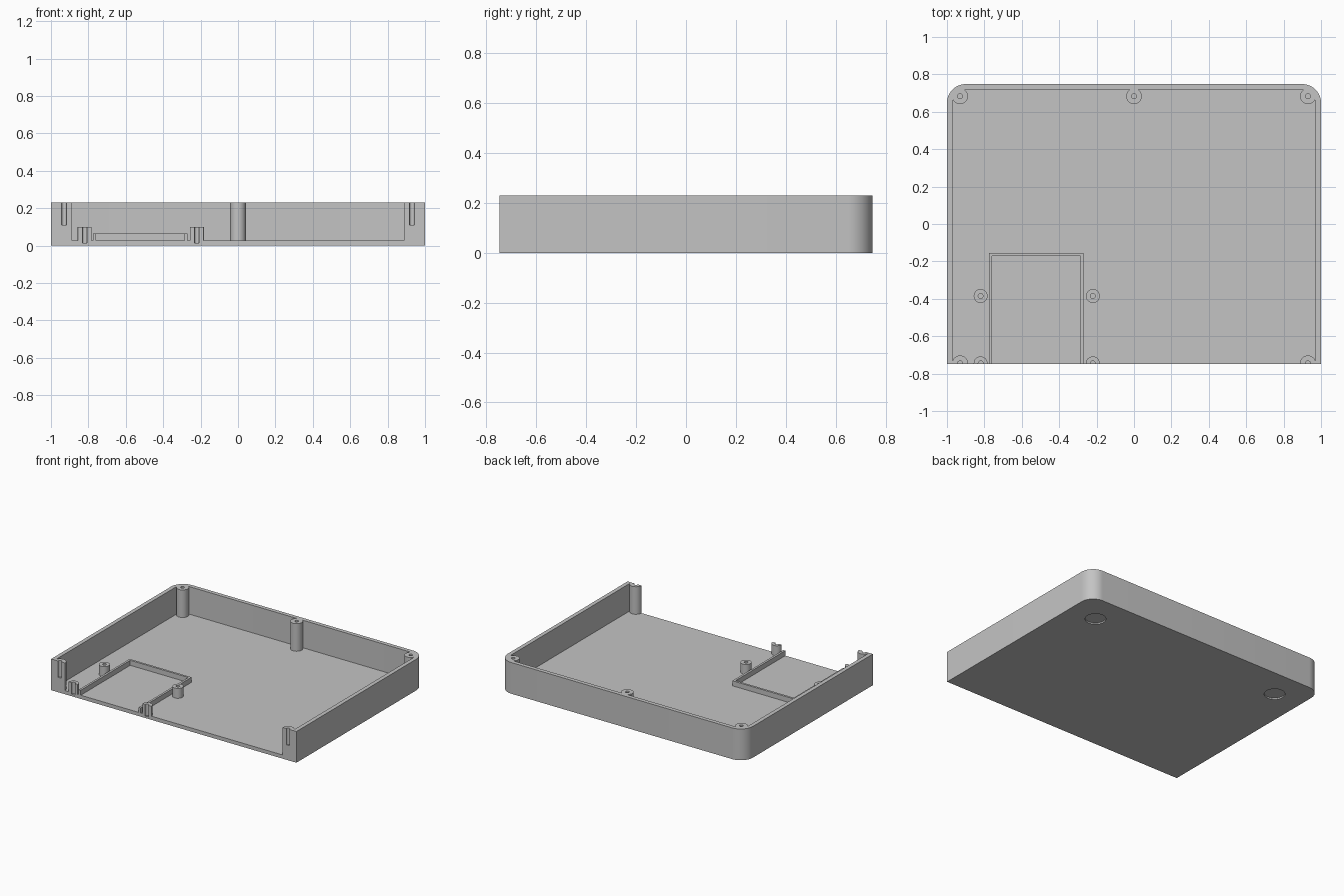
import bpy, bmesh, math

cube = bpy.data.objects.get("Cube")
if cube:
    bpy.data.objects.remove(cube, do_unlink=True)

HALF_Y, HEIGHT, FLOOR, WALL, RADIUS = 0.748, 0.23, 0.027, 0.03, 0.1

grey = bpy.data.materials.new("plain grey plastic")
grey.use_nodes = True
grey.diffuse_color = (0.55, 0.55, 0.55, 1)
grey.node_tree.nodes["Principled BSDF"].inputs["Base Color"].default_value = (0.55, 0.55, 0.55, 1)


def prisms(name, items):
    """One object from a list of (outline, bottom, top) upright prisms."""
    bm = bmesh.new()
    for outline, low, high in items:
        face = bm.faces.new([bm.verts.new((x, y, low)) for x, y in outline])
        made = bmesh.ops.extrude_face_region(bm, geom=[face])["geom"]
        for v in made:
            if isinstance(v, bmesh.types.BMVert):
                v.co.z = high
    bmesh.ops.recalc_face_normals(bm, faces=bm.faces)
    mesh = bpy.data.meshes.new(name)
    bm.to_mesh(mesh)
    bm.free()
    mesh.materials.append(grey)
    obj = bpy.data.objects.new(name, mesh)
    bpy.context.collection.objects.link(obj)
    return obj


def arc(cx, cy, r, start, end, steps):
    return [(cx + r * math.cos(math.radians(start + (end - start) * i / steps)),
             cy + r * math.sin(math.radians(start + (end - start) * i / steps)))
            for i in range(steps + 1)]


def circle(x, y, r):
    return arc(x, y, r, 0, 360, 40)[:-1]


def tray_outline(inset, front):
    """Square front, rounded back corners."""
    cx, cy, r = 1 - RADIUS, HALF_Y - RADIUS, RADIUS - inset
    return ([(inset - 1, front), (1 - inset, front)]
            + arc(cx, cy, r, 0, 90, 12) + arc(-cx, cy, r, 90, 180, 12))


def finish(obj, cutters):
    """Cut, bake the result and smooth the round parts."""
    for cutter in cutters:
        mod = obj.modifiers.new("cut", "BOOLEAN")
        mod.operation, mod.solver, mod.object = "DIFFERENCE", "EXACT", cutter
    graph = bpy.context.evaluated_depsgraph_get()
    mesh = bpy.data.meshes.new_from_object(obj.evaluated_get(graph))
    obj.modifiers.clear()
    obj.data = mesh
    bpy.ops.object.select_all(action="DESELECT")
    obj.select_set(True)
    bpy.context.view_layer.objects.active = obj
    bpy.ops.object.shade_smooth_by_angle(angle=math.radians(30))


# Post positions: tall lid bosses and short board standoffs
bosses = {"back_left_boss": (0.93, 0.683), "back_right_boss": (-0.93, 0.683),
          "back_middle_boss": (0, 0.683),
          "front_left_boss": (0.93, -0.745), "front_right_boss": (-0.93, -0.745)}
standoffs = {f"{row}_{side}_standoff": (x, y)
             for row, y in (("back", -0.385), ("front", -0.745))
             for side, x in (("left", -0.22), ("right", -0.82))}

# Cutters
cavity = prisms("cavity_cutter", [(tray_outline(WALL, -1), FLOOR, 0.5)])
holes = prisms("screw_hole_cutter",
               [(circle(x, y, 0.013), 0.11, 0.5) for x, y in bosses.values()]
               + [(circle(x, y, 0.013), 0.015, 0.5) for x, y in standoffs.values()])
feet = prisms("foot_recess_cutter",
              [(circle(x, 0.53, 0.07), -0.1, 0.01) for x in (-0.78, 0.78)])
trim = prisms("front_trim_cutter",
              [([(-2, -2), (2, -2), (2, -HALF_Y), (-2, -HALF_Y)], -1, 1)])
cutters = (cavity, holes, feet, trim)
for cutter in cutters:
    cutter.hide_render = True

# Tray with floor and three walls
tray = prisms("tray", [(tray_outline(0, -HALF_Y), 0, HEIGHT)])
finish(tray, [cavity, holes, feet])

# Bosses and standoffs, sliced flush with the open front
for posts, radius, top in ((bosses, 0.042, HEIGHT), (standoffs, 0.037, 0.1)):
    for name, (x, y) in posts.items():
        finish(prisms(name, [(circle(x, y, radius), 0.02, top)]), [holes, trim])

# Low three-sided rail around the board bay
left, right, back, t = -0.27, -0.775, -0.155, 0.016
rail = [(right, -HALF_Y), (right + t, -HALF_Y), (right + t, back - t), (left - t, back - t),
        (left - t, -HALF_Y), (left, -HALF_Y), (left, back), (right, back)]
finish(prisms("board_bay_rail", [(rail, 0.02, 0.064)]), [])

for cutter in cutters:
    bpy.data.objects.remove(cutter, do_unlink=True)
